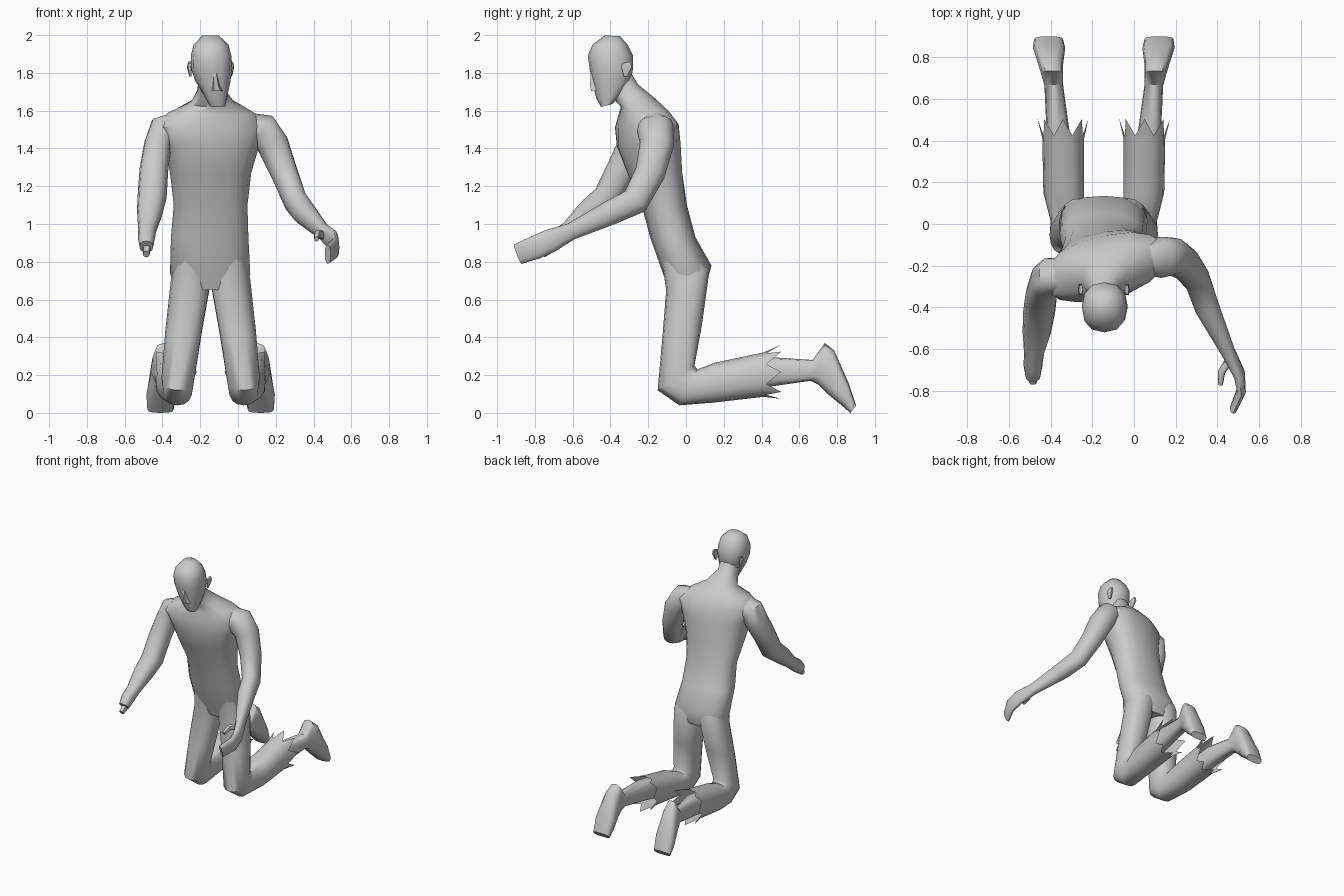
import bpy, bmesh, math
from mathutils import Vector

CX = -0.145  # body centre line


def loft(name, frames, n=12, p=0.85, hem=0.0, mirror=False):
    """Skin rings given as (centre, side vector, depth vector)."""
    bm = bmesh.new()
    rings = []

    def power(v):
        return math.copysign(abs(v) ** p, v)

    for c, s, d in frames:
        ring = []
        for i in range(n):
            a = 2 * math.pi * i / n
            ring.append(bm.verts.new(c + s * power(math.cos(a)) + d * power(math.sin(a)) - Vector((CX, 0, 0))))
        rings.append(ring)
    if hem:  # torn hem: alternate points stretch out beyond the last ring
        c, s, d = frames[-1]
        axis = (c - frames[-2][0]).normalized()
        ring = []
        for i, v in enumerate(rings[-1]):
            out = v.co - (c - Vector((CX, 0, 0)))
            off = axis * hem + out * 0.22 if i % 2 == 0 else axis * 0.015
            ring.append(bm.verts.new(v.co + off))
        rings.append(ring)
    for r, q in zip(rings, rings[1:]):
        for i in range(n):
            j = (i + 1) % n
            bm.faces.new((r[i], r[j], q[j], q[i]))
    bm.faces.new(rings[0][::-1])
    if not hem:
        bm.faces.new(rings[-1])
    bmesh.ops.recalc_face_normals(bm, faces=bm.faces[:])
    me = bpy.data.meshes.new(name)
    bm.to_mesh(me)
    bm.free()
    me.shade_smooth()
    me.set_sharp_from_angle(angle=math.radians(50))
    ob = bpy.data.objects.new(name, me)
    ob.location.x = CX
    bpy.context.collection.objects.link(ob)
    if mirror:
        ob.modifiers.new("mirror", 'MIRROR').use_mirror_merge = False
    return ob


def sections(rows):
    """Rings from x range, front (y, z), back (y, z) and optional yaw slope."""
    out = []
    for x0, x1, ya, za, yb, zb, *yaw in rows:
        h = (x1 - x0) / 2
        out.append((Vector(((x0 + x1) / 2, (ya + yb) / 2, (za + zb) / 2)),
                    Vector((h, h * yaw[0] if yaw else 0, 0)),
                    Vector((0, (yb - ya) / 2, (zb - za) / 2))))
    return out


def path(rows):
    """Rings square to a path of (x, y, z, half width, half depth)."""
    pts = [Vector(r[:3]) for r in rows]
    out = []
    for i, r in enumerate(rows):
        t = (pts[min(i + 1, len(pts) - 1)] - pts[max(i - 1, 0)]).normalized()
        s = (Vector((1, 0, 0)) - t * t.x).normalized()
        out.append((pts[i], s * r[3], t.cross(s) * r[4]))
    return out


# torso, leaning forward with the shoulders slightly twisted
loft("torso", sections([
    (-0.32, 0.03, -0.09, 0.65, 0.10, 0.66),
    (-0.36, 0.065, -0.105, 0.69, 0.135, 0.78),
    (-0.355, 0.055, -0.19, 0.93, 0.05, 0.93),
    (-0.34, 0.05, -0.235, 1.10, 0.005, 1.10),
    (-0.36, 0.07, -0.31, 1.27, -0.02, 1.27, 0.1),
    (-0.385, 0.115, -0.36, 1.41, -0.035, 1.43, 0.15),
    (-0.43, 0.15, -0.36, 1.51, -0.055, 1.53, 0.2),
    (-0.37, 0.085, -0.35, 1.58, -0.10, 1.60, 0.15),
    (-0.25, -0.02, -0.345, 1.62, -0.17, 1.67),
    (-0.215, -0.07, -0.39, 1.67, -0.255, 1.74),
    (-0.21, -0.07, -0.43, 1.74, -0.29, 1.80)]), n=16)

# head, nose and ears
loft("head", sections([
    (-0.15, -0.065, -0.45, 1.62, -0.39, 1.635),
    (-0.18, -0.055, -0.475, 1.665, -0.33, 1.70),
    (-0.225, -0.04, -0.495, 1.75, -0.29, 1.76),
    (-0.25, -0.03, -0.51, 1.82, -0.28, 1.83),
    (-0.25, -0.035, -0.52, 1.89, -0.28, 1.89),
    (-0.235, -0.05, -0.495, 1.95, -0.31, 1.95),
    (-0.19, -0.10, -0.43, 1.998, -0.35, 1.995)]))
loft("nose", sections([
    (-0.14, -0.08, -0.505, 1.705, -0.45, 1.705),
    (-0.135, -0.095, -0.512, 1.73, -0.45, 1.73),
    (-0.135, -0.11, -0.507, 1.80, -0.47, 1.80)]), n=6)
loft("ear", sections([
    (-0.045, -0.032, -0.33, 1.78, -0.31, 1.78),
    (-0.045, -0.02, -0.345, 1.83, -0.285, 1.83),
    (-0.045, -0.025, -0.34, 1.85, -0.29, 1.86)]), n=6, mirror=True)

# trouser legs, folded at the knee and torn at the hem
loft("trouser_leg", sections([
    (-0.135, 0.04, -0.13, 0.82, 0.06, 0.86),
    (-0.148, 0.065, -0.105, 0.65, 0.125, 0.76),
    (-0.10, 0.095, -0.125, 0.40, 0.085, 0.47),
    (-0.06, 0.115, -0.15, 0.12, 0.045, 0.25),
    (-0.05, 0.11, -0.035, 0.04, 0.06, 0.23),
    (-0.05, 0.145, 0.15, 0.055, 0.15, 0.265),
    (-0.05, 0.15, 0.41, 0.085, 0.41, 0.32)]), n=16, hem=0.095, mirror=True)

# bare shins and feet resting on the toes
loft("shin_and_foot", sections([
    (0.0, 0.13, 0.25, 0.10, 0.25, 0.26),
    (0.02, 0.13, 0.45, 0.14, 0.45, 0.295),
    (0.05, 0.14, 0.66, 0.17, 0.67, 0.28),
    (0.05, 0.155, 0.70, 0.15, 0.735, 0.37),
    (0.05, 0.17, 0.75, 0.10, 0.785, 0.33),
    (0.04, 0.195, 0.83, 0.035, 0.86, 0.16),
    (0.05, 0.19, 0.87, 0.0, 0.90, 0.04)]), p=0.7, mirror=True)

# arm reaching out with an open hand
loft("open_arm", path([
    (0.03, -0.17, 1.53, 0.06, 0.07),
    (0.13, -0.16, 1.50, 0.09, 0.10),
    (0.185, -0.155, 1.42, 0.085, 0.09),
    (0.245, -0.19, 1.27, 0.072, 0.08),
    (0.305, -0.27, 1.12, 0.062, 0.075),
    (0.35, -0.40, 1.06, 0.060, 0.065),
    (0.45, -0.61, 0.96, 0.035, 0.045),
    (0.505, -0.72, 0.91, 0.028, 0.062),
    (0.515, -0.80, 0.875, 0.022, 0.062),
    (0.475, -0.89, 0.84, 0.016, 0.055)]))
loft("thumb", path([
    (0.46, -0.65, 0.94, 0.02, 0.025),
    (0.42, -0.71, 0.945, 0.018, 0.022),
    (0.415, -0.77, 0.92, 0.012, 0.014)]), n=8)

# arm bent forward with a closed hand and pointing finger
loft("closed_arm", path([
    (-0.32, -0.24, 1.53, 0.06, 0.08),
    (-0.40, -0.25, 1.50, 0.075, 0.09),
    (-0.425, -0.27, 1.42, 0.072, 0.09),
    (-0.445, -0.34, 1.29, 0.076, 0.08),
    (-0.455, -0.42, 1.14, 0.077, 0.075),
    (-0.467, -0.52, 1.06, 0.068, 0.065),
    (-0.48, -0.62, 0.97, 0.048, 0.045),
    (-0.485, -0.68, 0.925, 0.045, 0.05),
    (-0.485, -0.73, 0.88, 0.036, 0.04)]))
loft("finger", path([
    (-0.483, -0.69, 0.89, 0.024, 0.026),
    (-0.485, -0.76, 0.84, 0.018, 0.02)]), n=8)
